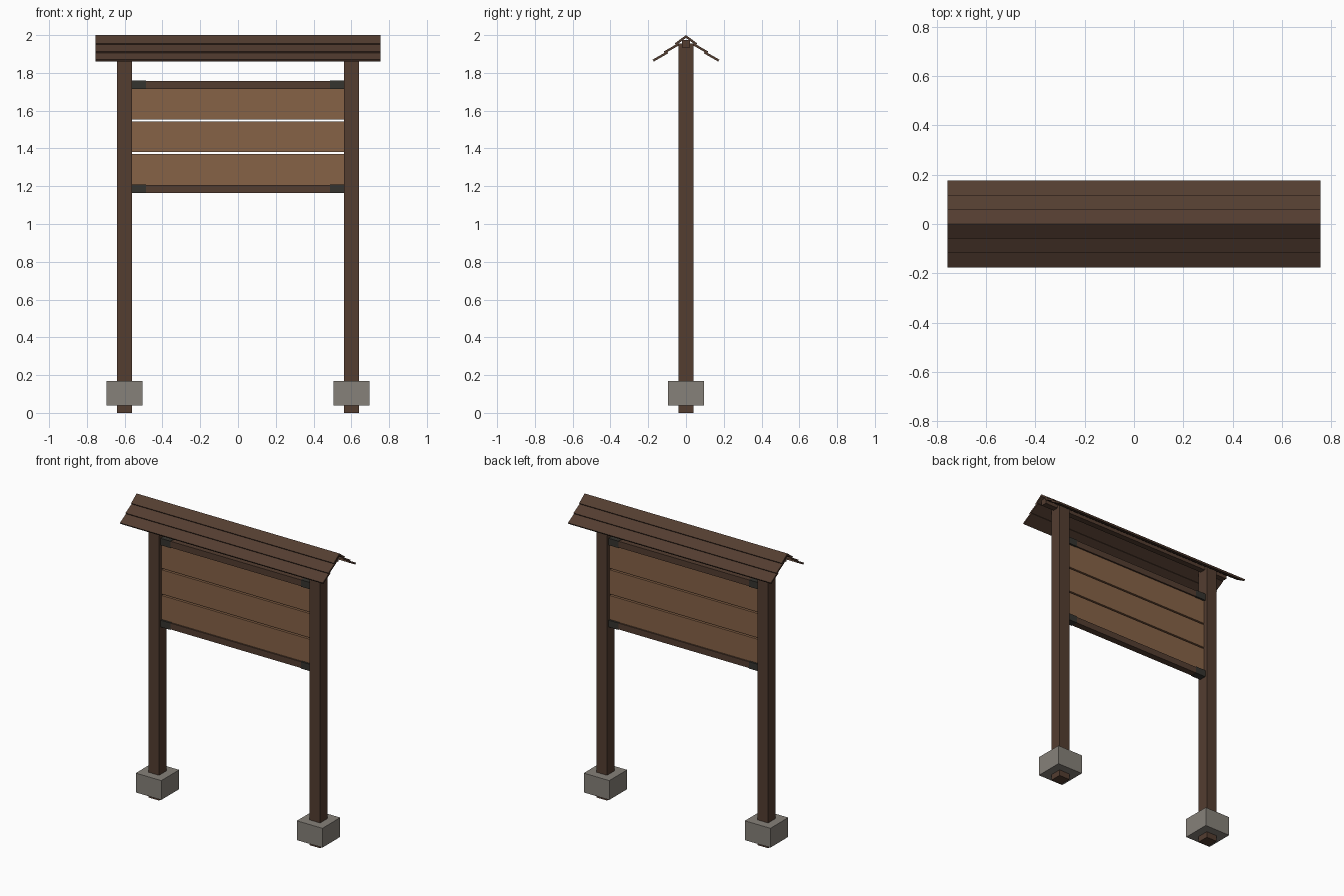
import bpy
import math

cube = bpy.data.objects.get("Cube")
if cube:
    bpy.data.objects.remove(cube, do_unlink=True)


def material(name, rgb):
    mat = bpy.data.materials.new(name)
    mat.use_nodes = True
    mat.diffuse_color = (*rgb, 1)
    shader = next(n for n in mat.node_tree.nodes if n.type == 'BSDF_PRINCIPLED')
    shader.inputs["Base Color"].default_value = (*rgb, 1)
    return mat


dark_wood = material("dark wood", (0.087, 0.047, 0.030))
light_wood = material("light wood", (0.240, 0.122, 0.062))
concrete = material("concrete", (0.240, 0.220, 0.192))
iron = material("dark iron", (0.036, 0.034, 0.028))


def prism(name, profile, half_length, mat, x=0):
    """Extrude a closed (y, z) profile along x."""
    n = len(profile)
    verts = [(x + side * half_length, y, z) for side in (-1, 1) for y, z in profile]
    faces = [tuple(range(n))[::-1], tuple(range(n, 2 * n))]
    faces += [(i, (i + 1) % n, n + (i + 1) % n, n + i) for i in range(n)]
    mesh = bpy.data.meshes.new(name)
    mesh.from_pydata(verts, [], faces)
    bm_fix(mesh)
    mesh.materials.append(mat)
    obj = bpy.data.objects.new(name, mesh)
    bpy.context.collection.objects.link(obj)
    return obj


def bm_fix(mesh):
    import bmesh
    bm = bmesh.new()
    bm.from_mesh(mesh)
    bmesh.ops.recalc_face_normals(bm, faces=bm.faces)
    bm.to_mesh(mesh)
    bm.free()


def box(name, half_x, half_y, z0, z1, mat, x=0):
    profile = [(-half_y, z0), (half_y, z0), (half_y, z1), (-half_y, z1)]
    return prism(name, profile, half_x, mat, x)


# Posts on concrete footings
for label, side in (("left", 1), ("right", -1)):
    box(label + "_post", 0.04, 0.04, 0, 1.955, dark_wood, side * 0.6)
    box(label + "_footing", 0.095, 0.095, 0.04, 0.17, concrete, side * 0.6)

# Rails with iron brackets at both ends
for label, z0, z1 in (("lower", 1.165, 1.207), ("upper", 1.716, 1.758)):
    box(label + "_rail", 0.56, 0.022, z0, z1, dark_wood)
    for end, side in (("left", 1), ("right", -1)):
        box(f"{label}_{end}_bracket", 0.037, 0.025, z0 - 0.002, z1 + 0.002,
            iron, side * 0.523)

# Three panel boards with open gaps between them
pitch = (1.716 - 1.207 + 0.010) / 3
for i in range(3):
    z0 = 1.207 + i * pitch
    box(f"panel_board_{i + 1}", 0.56, 0.012, z0, z0 + pitch - 0.010, light_wood)

# Ridge beam
box("ridge_beam", 0.735, 0.02, 1.935, 1.975, dark_wood)

# Lapped roof planks on both slopes
angle = math.radians(36.3)
slope_length = 0.22
thickness = 0.012
lap = 0.014


def slope_point(side, along, offset):
    y = along * math.cos(angle) + offset * math.sin(angle)
    z = 2.0 - along * math.sin(angle) + offset * math.cos(angle)
    return side * y, z


for label, side in (("back", 1), ("front", -1)):
    for i in range(3):
        top = i * slope_length / 3 - (lap if i else 0)
        low = (i + 1) * slope_length / 3
        sink = -0.010 if i else 0
        prism(f"{label}_roof_plank_{i + 1}",
              [slope_point(side, top, sink), slope_point(side, low, 0),
               slope_point(side, low, -thickness),
               slope_point(side, top, sink - thickness)],
              0.755, dark_wood)
